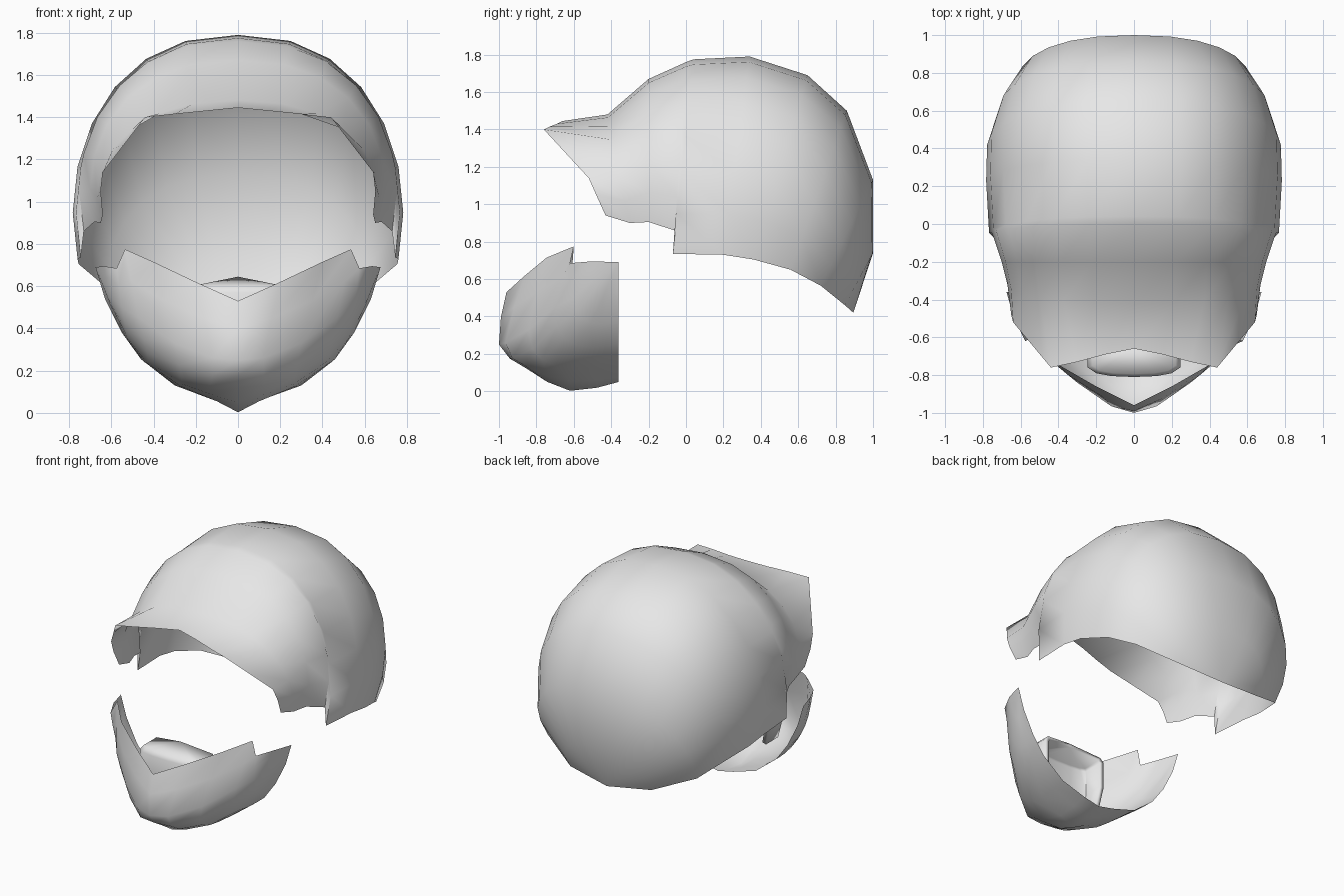
import bpy, bmesh, math

if "Cube" in bpy.data.objects:
    bpy.data.objects.remove(bpy.data.objects["Cube"])

grey = bpy.data.materials.new("light_grey")
grey.diffuse_color = (0.8, 0.8, 0.8, 1)
grey.use_nodes = True
grey.node_tree.nodes["Principled BSDF"].inputs["Base Color"].default_value = grey.diffuse_color


def shell(name, rows):
    """Skin half rows (x >= 0, centre first), mirrored across x."""
    full = [[(-x, y, z) for x, y, z in r[:0:-1]] + list(r) for r in rows]
    bm = bmesh.new()
    grid = [[bm.verts.new(p) for p in r] for r in full]
    for a, b in zip(grid, grid[1:]):
        for j in range(len(a) - 1):
            bm.faces.new((a[j], a[j + 1], b[j + 1], b[j]))
    bmesh.ops.remove_doubles(bm, verts=bm.verts, dist=0.0005)
    mesh = bpy.data.meshes.new(name)
    bm.to_mesh(mesh)
    bm.free()
    mesh.materials.append(grey)
    obj = bpy.data.objects.new(name, mesh)
    bpy.context.collection.objects.link(obj)
    bpy.ops.object.select_all(action='DESELECT')
    obj.select_set(True)
    bpy.context.view_layer.objects.active = obj
    bpy.ops.object.shade_smooth_by_angle(angle=math.radians(55))
    return obj


def refine(pts):
    """Insert a smooth midpoint between neighbouring points."""
    out = []
    for i in range(len(pts) - 1):
        a, b, c, d = pts[max(i - 1, 0)], pts[i], pts[i + 1], pts[min(i + 2, len(pts) - 1)]
        out += [b, tuple((9 * (q + r) - p - s) / 16 for p, q, r, s in zip(a, b, c, d))]
    return out + [pts[-1]]


# Helmet dome: arches from the centre profile (y, z) to the rim (x, y, z)
def arch(py, pz, rx, ry, rz, n=7, end=math.radians(105)):
    k = -math.cos(end)
    cy, cz = (ry + k * py) / (1 + k), (rz + k * pz) / (1 + k)
    width = rx / math.sin(end) ** 0.85
    row = []
    for i in range(n + 1):
        t = end * i / n
        row.append((width * math.sin(t) ** 0.85,
                    cy + (py - cy) * math.cos(t), cz + (pz - cz) * math.cos(t)))
    return row


# Front opening edge with the flared brow
brow_edge = [(0, -.66, 1.445), (.15, -.69, 1.43), (.30, -.73, 1.415), (.44, -.76, 1.40),
             (.54, -.64, 1.27), (.64, -.52, 1.14), (.65, -.48, 1.05), (.64, -.43, .94)]
stations = [(-.42, 1.48, .65, -.30, .90),
            (-.20, 1.67, .68, -.20, .905),
            (0.0, 1.76, .73, -.06, .86),
            (.04, 1.775, .745, -.07, .735),
            (.34, 1.79, .76, .20, .73),
            (.65, 1.69, .755, .36, .705),
            (.86, 1.50, .69, .56, .65),
            (1.0, 1.13, .59, .72, .565),
            (1.0, .74, .32, .85, .46),
            (.895, .42, 0, .895, .42)]
shell("helmet_dome", [brow_edge] + [arch(*s) for s in stations])

# Jaw guard: columns from the back-bottom edge, round the chin, to the top rim
columns = [
    [(0, -.36, .05), (0, -.62, .003), (0, -.85, .12), (0, -1.0, .25), (0, -.96, .53)],
    [(.12, -.36, .075), (.10, -.62, .055), (.13, -.85, .13), (.12, -.965, .26), (.20, -.86, .62)],
    [(.30, -.36, .13), (.27, -.60, .125), (.27, -.77, .17), (.30, -.84, .33), (.40, -.745, .715)],
    [(.46, -.36, .255), (.43, -.50, .235), (.43, -.65, .28), (.47, -.70, .45), (.535, -.60, .775)],
    [(.55, -.36, .38), (.53, -.46, .36), (.53, -.55, .39), (.55, -.60, .50), (.575, -.62, .685)],
    [(.63, -.36, .54), (.61, -.41, .52), (.61, -.46, .53), (.62, -.49, .60), (.635, -.50, .695)],
    [(.675, -.36, .69)] * 5]
shell("jaw_guard", list(zip(*[refine(c) for c in columns])))

# Mouth guard: curved cup inside the jaw with a low peaked top, open at the back
plan = [(0, -.81), (.12, -.805), (.20, -.79), (.245, -.76), (.245, -.60)]
levels = [(.85, .20), (1, .38), (1, .57), (.9, .60), (0, .645)]
cup = shell("mouth_guard", [[(x * s, -.65 + (y + .65) * s, z) for x, y in plan]
                            for s, z in levels])
thick = cup.modifiers.new("thickness", 'SOLIDIFY')
thick.thickness = 0.03
thick.offset = -1
